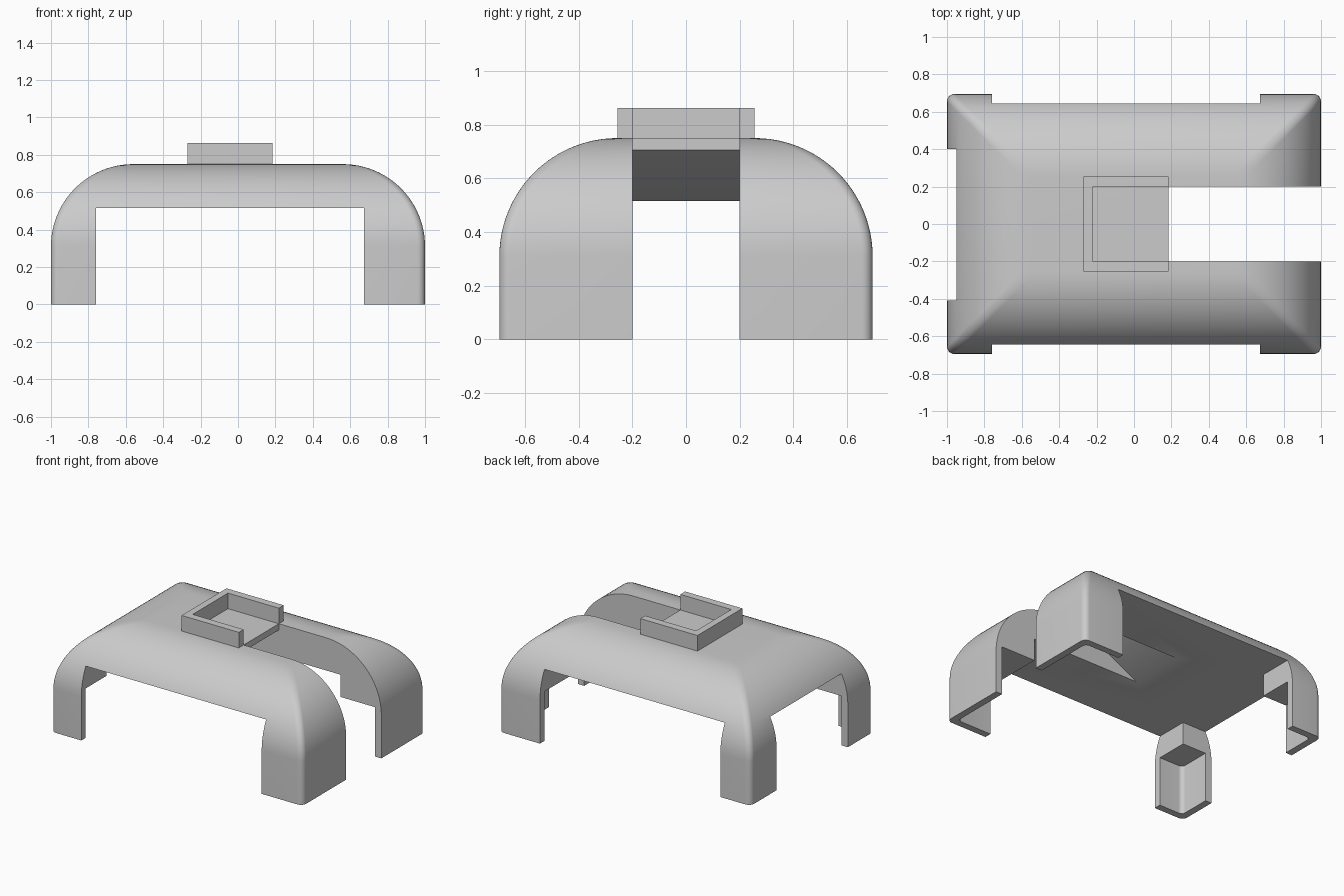
import bpy
import bmesh
from math import sin, cos, pi, radians

old = bpy.data.objects.get("Cube")
if old:
    bpy.data.objects.remove(old, do_unlink=True)

grey = bpy.data.materials.new("light_grey")
grey.use_nodes = True
COLOUR = (0.6, 0.6, 0.6, 1)
grey.diffuse_color = COLOUR
grey.node_tree.nodes["Principled BSDF"].inputs["Base Color"].default_value = COLOUR

HALF_X, HALF_Y, TOP = 1.0, 0.695, 0.75
ROUND, CORNER = 0.44, 0.04
UNDERSIDE, POCKET_TOP, WALL = 0.515, 0.355, 0.05


def rounded_rect(hx, hy, r, steps=6):
    """Counter-clockwise outline of a rectangle with rounded corners."""
    points = []
    for i, (sx, sy) in enumerate([(1, 1), (-1, 1), (-1, -1), (1, -1)]):
        for k in range(steps + 1):
            a = (i + k / steps) * pi / 2
            points.append((sx * (hx - r) + r * cos(a), sy * (hy - r) + r * sin(a)))
    return points


def loft(name, rings):
    """Closed solid skinned through rings of equal point count."""
    bm = bmesh.new()
    loops = [[bm.verts.new(p) for p in ring] for ring in rings]
    n = len(loops[0])
    for low, high in zip(loops, loops[1:]):
        for i in range(n):
            j = (i + 1) % n
            bm.faces.new((low[i], low[j], high[j], high[i]))
    bm.faces.new(loops[0][::-1])
    bm.faces.new(loops[-1])
    bmesh.ops.recalc_face_normals(bm, faces=bm.faces)
    mesh = bpy.data.meshes.new(name)
    bm.to_mesh(mesh)
    bm.free()
    mesh.materials.append(grey)
    obj = bpy.data.objects.new(name, mesh)
    bpy.context.collection.objects.link(obj)
    return obj


def prism(name, outline, z0, z1):
    return loft(name, [[(x, y, z) for x, y in outline] for z in (z0, z1)])


def box(name, x0, x1, y0, y1, z0, z1):
    return prism(name, [(x0, y0), (x1, y0), (x1, y1), (x0, y1)], z0, z1)


# Domed body: straight sides that curve inwards to a flat top
levels = [(0, 0)]
STEPS = 24
for k in range(STEPS + 1):
    a = k / STEPS * pi / 2
    levels.append((ROUND * (1 - cos(a)), TOP - ROUND + ROUND * sin(a)))
body = loft("shell_body", [
    [(x, y, z) for x, y in rounded_rect(HALF_X - d, HALF_Y - d, CORNER)]
    for d, z in levels])

# Slot through one end, with a sloping cut under the tray floor
slot_profile = [(1.2, -0.1), (1.2, 1), (0.185, 1), (0.185, 0.705),
                (-0.19, UNDERSIDE), (-0.19, -0.1)]
cutters = [
    # Openings between the legs
    box("side_opening_cutter", -0.76, 0.675, -1, 1, -0.1, UNDERSIDE),
    box("end_opening_cutter", -1.2, -0.5, -0.41, 0.4, -0.1, UNDERSIDE),
    # Hollow behind the leg walls
    prism("leg_pocket_cutter",
          rounded_rect(HALF_X - WALL, HALF_Y - WALL, 0.03), -0.1, POCKET_TOP),
    loft("slot_cutter", [[(x, y, z) for x, z in slot_profile] for y in (-0.2, 0.2)]),
]
bpy.context.view_layer.objects.active = body
for cutter in cutters:
    mod = body.modifiers.new(cutter.name, "BOOLEAN")
    mod.operation = "DIFFERENCE"
    mod.solver = "EXACT"
    mod.object = cutter
    bpy.ops.object.modifier_apply(modifier=mod.name)
    bpy.data.objects.remove(cutter, do_unlink=True)

# Three-sided tray rim on the top
prism("tray_rim", [(0.185, -0.255), (0.185, -0.2), (-0.22, -0.2), (-0.22, 0.2),
                   (0.185, 0.2), (0.185, 0.255), (-0.27, 0.255), (-0.27, -0.255)],
      TOP - 0.01, 0.862)

bpy.ops.object.select_all(action="DESELECT")
body.select_set(True)
bpy.context.view_layer.objects.active = body
bpy.ops.object.shade_smooth_by_angle(angle=radians(30))
